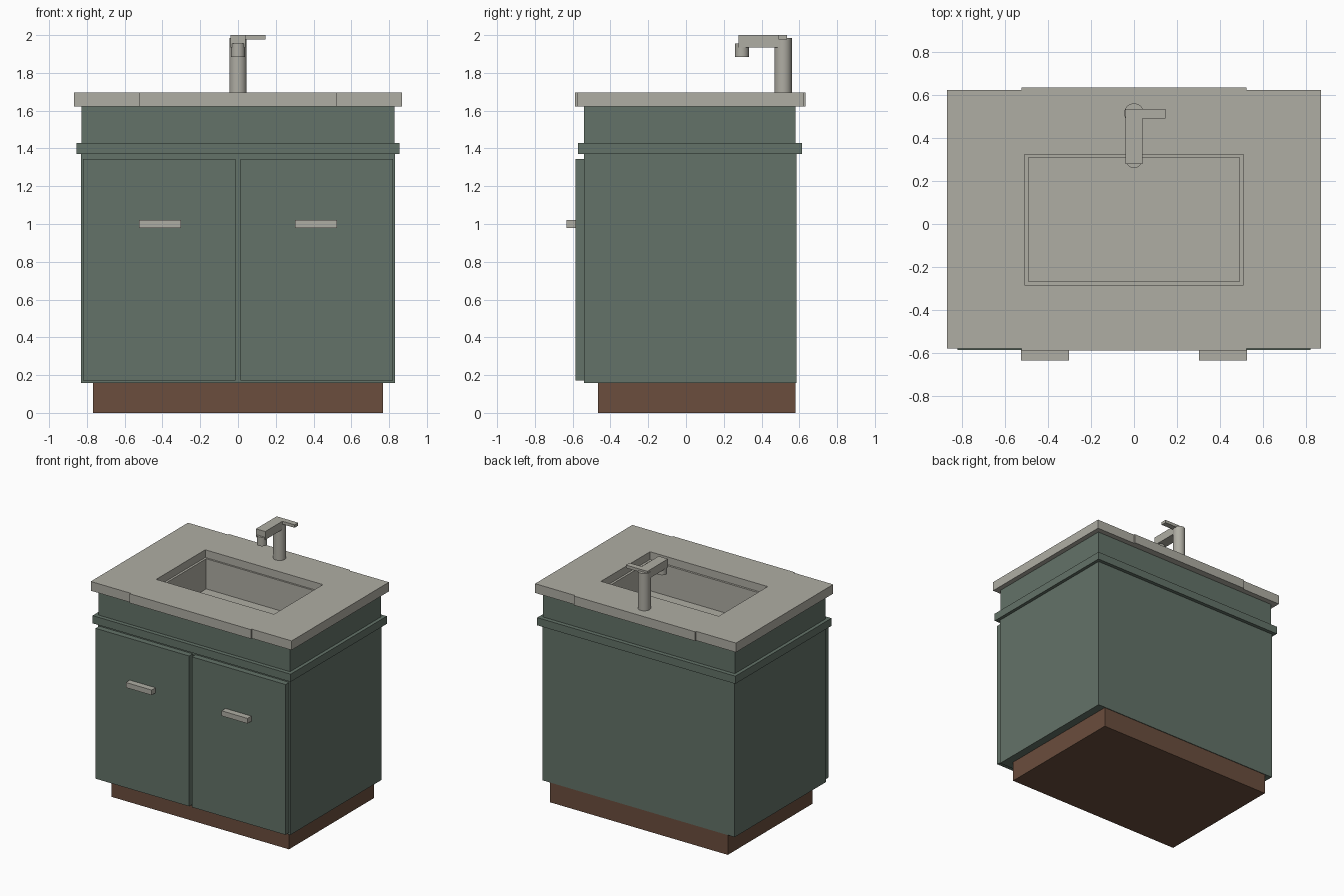
import bpy
import math

if "Cube" in bpy.data.objects:
    bpy.data.objects.remove(bpy.data.objects["Cube"], do_unlink=True)


def material(name, rgb):
    mat = bpy.data.materials.new(name)
    mat.use_nodes = True
    mat.diffuse_color = (*rgb, 1)
    mat.node_tree.nodes["Principled BSDF"].inputs["Base Color"].default_value = (*rgb, 1)
    return mat


STONE = material("warm grey", (0.43, 0.42, 0.37))
GREEN = material("sage green", (0.125, 0.17, 0.138))
BROWN = material("brown wood", (0.145, 0.075, 0.047))


def finish(obj, name, mat):
    obj.name = obj.data.name = name
    if mat:
        obj.data.materials.append(mat)
    return obj


def box(name, x, y, z, mat=None):
    """Box from (min, max) pairs on each axis."""
    bpy.ops.mesh.primitive_cube_add(size=1)
    obj = bpy.context.object
    for v in obj.data.vertices:
        v.co = [r[0] if c < 0 else r[1] for c, r in zip(v.co, (x, y, z))]
    return finish(obj, name, mat)


def prism(name, outline, z, mat):
    """Vertical extrusion of a plan outline."""
    n = len(outline)
    verts = [(x, y, h) for h in z for x, y in outline]
    faces = [list(range(n))[::-1], list(range(n, 2 * n))]
    faces += [[i, (i + 1) % n, n + (i + 1) % n, n + i] for i in range(n)]
    mesh = bpy.data.meshes.new(name)
    mesh.from_pydata(verts, [], faces)
    obj = bpy.data.objects.new(name, mesh)
    bpy.context.collection.objects.link(obj)
    return finish(obj, name, mat)


def cylinder(name, y, radius, z, mat):
    bpy.ops.mesh.primitive_cylinder_add(vertices=32, radius=radius, depth=z[1] - z[0],
                                        location=(0, y, sum(z) / 2))
    bpy.ops.object.shade_smooth_by_angle(angle=math.radians(40))
    return finish(bpy.context.object, name, mat)


def cut(obj, x, y, z):
    """Remove a box-shaped void from an object."""
    cutter = box("void", x, y, z)
    cutter.hide_render = True
    mod = obj.modifiers.new("void", "BOOLEAN")
    mod.operation, mod.solver, mod.object = "DIFFERENCE", "EXACT", cutter
    bpy.context.view_layer.objects.active = obj
    bpy.ops.object.modifier_apply(modifier=mod.name)
    bpy.data.objects.remove(cutter, do_unlink=True)


# Cabinet: plinth, carcass, trim band and the upper apron
box("plinth", (-.767, .767), (-.467, .58), (0, .16), BROWN)
carcass = box("cabinet_body", (-.83, .83), (-.54, .585), (.157, 1.40), GREEN)
band = box("trim_band", (-.855, .855), (-.572, .613), (1.37, 1.43), GREEN)
apron = box("upper_apron", (-.828, .828), (-.54, .58), (1.40, 1.625), GREEN)

# Room for the basin inside the cabinet
for part in (carcass, band, apron):
    cut(part, (-.56, .56), (-.33, .38), (1.33, 1.8))

# Doors and handles, one pair per side
for side, s in (("left", 1), ("right", -1)):
    box(side + "_door", sorted((s * .012, s * .82)), (-.585, -.53), (.172, 1.345), GREEN)
    box(side + "_handle", sorted((s * .302, s * .525)), (-.633, -.58), (.98, 1.02), STONE)

# Countertop with a slightly deeper middle section and a sink opening
W, M = .867, .523
FRONT, BACK, STEP = -.588, .633, .011
outline = [(-W, FRONT + STEP), (-M, FRONT + STEP), (-M, FRONT), (M, FRONT),
           (M, FRONT + STEP), (W, FRONT + STEP), (W, BACK - STEP), (M, BACK - STEP),
           (M, BACK), (-M, BACK), (-M, BACK - STEP), (-W, BACK - STEP)]
top = prism("countertop", outline, (1.623, 1.695), STONE)
cut(top, (-.508, .508), (-.282, .322), (1.5, 1.8))

# Basin, its rim showing as a narrow ledge under the countertop
basin = box("basin", (-.54, .54), (-.31, .355), (1.36, 1.635), STONE)
cut(basin, (-.49, .49), (-.266, .308), (1.40, 1.8))
cylinder("drain", .02, .047, (1.395, 1.405), STONE)

# Tap: column, spout, nozzle and side lever
cylinder("tap_column", .514, .046, (1.69, 1.985), STONE)
box("tap_spout", (-.04, .04), (.279, .534), (1.935, 2.0), STONE)
cylinder("tap_nozzle", .296, .037, (1.885, 1.955), STONE)
box("tap_lever", (.035, .146), (.49, .534), (1.977, 2.0), STONE)
